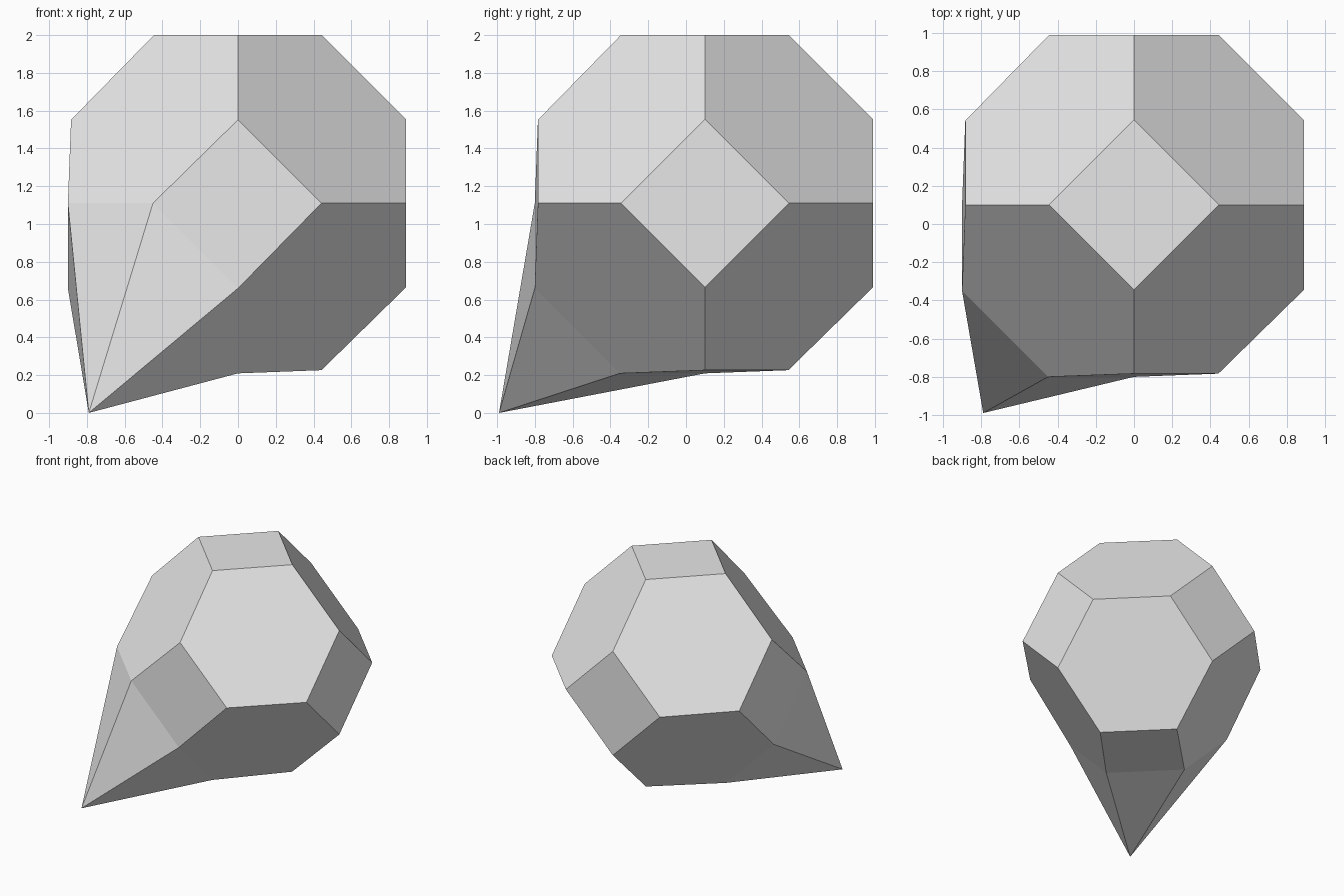
import bpy, bmesh
from itertools import permutations, product
from mathutils import Vector

cube = bpy.data.objects.get("Cube")
if cube:
    bpy.data.objects.remove(cube, do_unlink=True)

UNIT = 0.445
CENTRE = Vector((0, 0.1, 1.11))
TIP = Vector((-0.79, -0.99, 0))

# Truncated octahedron: every signed ordering of 0, 1, 2
corners = {tuple(a * s for a, s in zip(p, signs))
           for p in permutations((0, 1, 2))
           for signs in product((-1, 1), repeat=3)}

bm = bmesh.new()
for corner in sorted(corners):
    bm.verts.new(corner)
bmesh.ops.convex_hull(bm, input=bm.verts[:])
bmesh.ops.dissolve_limit(bm, angle_limit=0.02, verts=bm.verts[:], edges=bm.edges[:])
bm.normal_update()

# Face that is drawn out to the tip
diagonal = Vector((-1, -1, -1)).normalized()
tip_face = max(bm.faces, key=lambda f: f.normal.dot(diagonal))

# Scale up, with the corners around the tip pulled slightly outwards
for v in bm.verts:
    total = round(sum(v.co))
    pull = {-3: 1.012, -1: 0.993}.get(total, 1.0)
    v.co = CENTRE + v.co * UNIT * pull

# Fan of triangles to the tip
poked = bmesh.ops.poke(bm, faces=[tip_face])
poked["verts"][0].co = TIP
bmesh.ops.recalc_face_normals(bm, faces=bm.faces[:])

mesh = bpy.data.meshes.new("pointed_gem")
bm.to_mesh(mesh)
bm.free()
gem = bpy.data.objects.new("pointed_gem", mesh)
bpy.context.collection.objects.link(gem)

# Plain grey
grey = bpy.data.materials.new("light_grey")
grey.use_nodes = True
colour = (0.8, 0.8, 0.8, 1)
grey.diffuse_color = colour
grey.node_tree.nodes["Principled BSDF"].inputs["Base Color"].default_value = colour
mesh.materials.append(grey)
